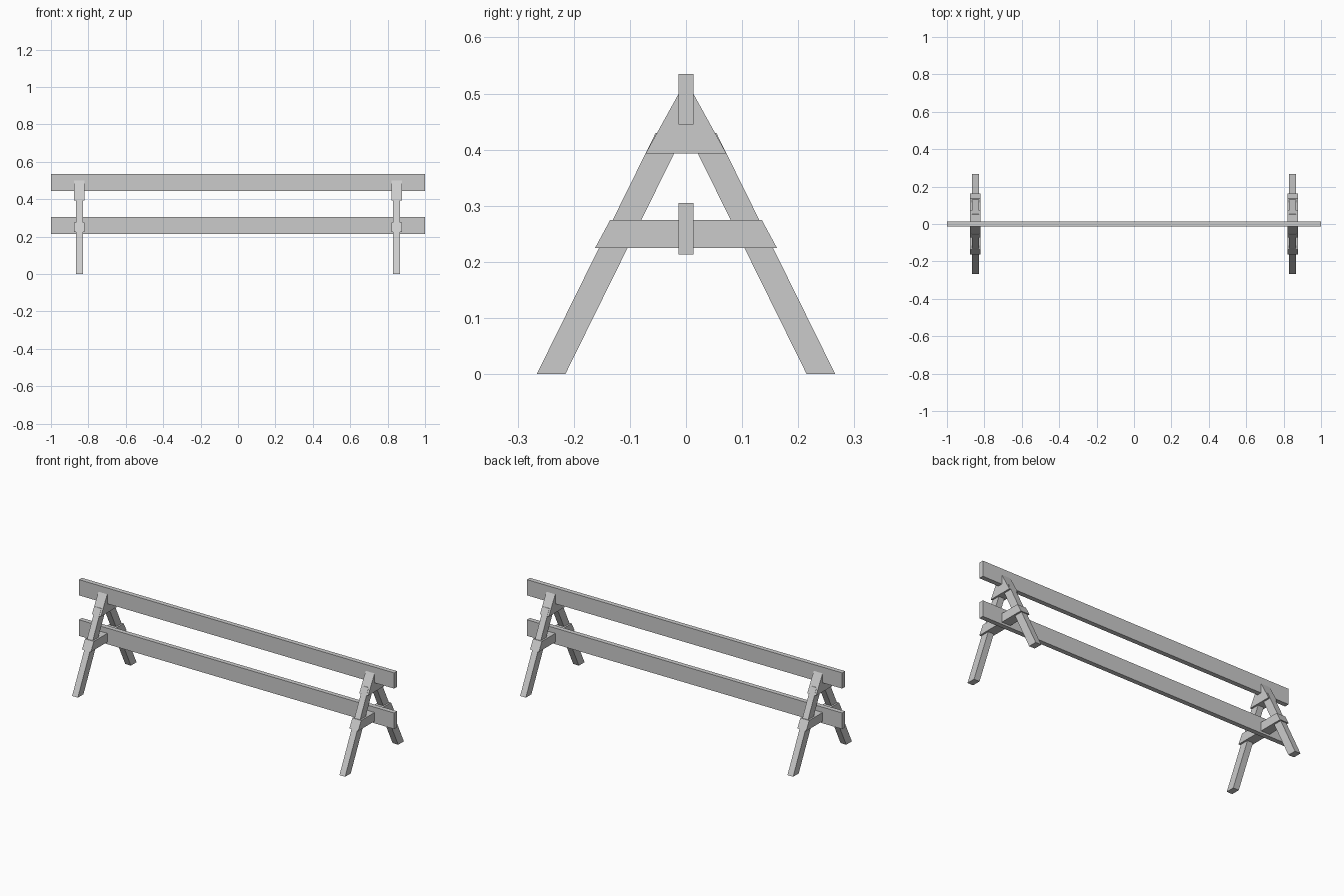
import bpy, bmesh

if "Cube" in bpy.data.objects:
    bpy.data.objects.remove(bpy.data.objects["Cube"])


def prism(name, profile, x, width):
    """Extrude a (y, z) outline along x, centred on x."""
    bm = bmesh.new()
    face = bm.faces.new([bm.verts.new((x - width / 2, y, z)) for y, z in profile])
    new = bmesh.ops.extrude_face_region(bm, geom=[face])["geom"]
    verts = [v for v in new if isinstance(v, bmesh.types.BMVert)]
    bmesh.ops.translate(bm, verts=verts, vec=(width, 0, 0))
    bmesh.ops.recalc_face_normals(bm, faces=bm.faces)
    mesh = bpy.data.meshes.new(name)
    bm.to_mesh(mesh)
    bm.free()
    obj = bpy.data.objects.new(name, mesh)
    bpy.context.collection.objects.link(obj)
    return obj


def symmetric(half):
    """Mirror the right half of an outline across y = 0."""
    return half + [(-y, z) for y, z in reversed(half)]


# Long horizontal planks
for name, z0, z1 in (("top_rail", 0.445, 0.535), ("lower_rail", 0.213, 0.305)):
    prism(name, symmetric([(0.0135, z0), (0.0135, z1)]), 0, 2.0)

LEG_TOP, SLOPE = 0.43, 0.493
for side, x in (("left", -0.848), ("right", 0.848)):
    # Splayed legs of the A-frame
    for end, s in (("front", -1), ("back", 1)):
        prism(f"{side}_{end}_leg",
              [(s * 0.215, 0), (s * 0.266, 0),
               (s * (0.266 - SLOPE * LEG_TOP), LEG_TOP),
               (s * (0.215 - SLOPE * LEG_TOP), LEG_TOP)], x, 0.036)
    # Apex block that holds the top rail
    prism(f"{side}_apex_block",
          symmetric([(0.072, 0.393), (0.0135, 0.499)]), x, 0.056)
    # Cross brace that holds the lower rail
    prism(f"{side}_cross_brace",
          symmetric([(0.162, 0.225), (0.135, 0.275)]), x, 0.056)
